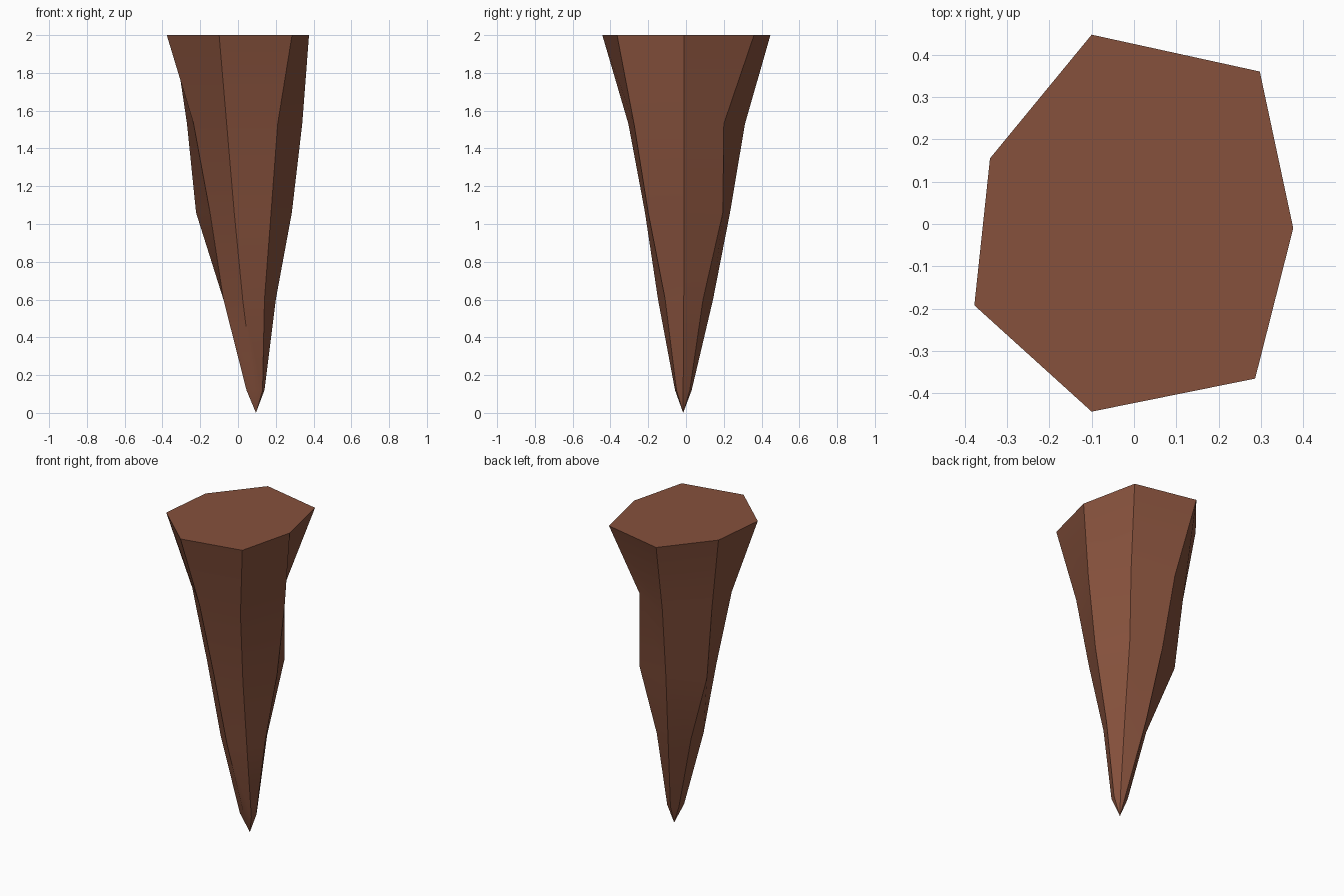
import bpy
import bmesh
from math import radians

# Remove the default cube
default_cube = bpy.data.objects.get("Cube")
if default_cube:
    bpy.data.objects.remove(default_cube, do_unlink=True)


def make_material(name, colour):
    material = bpy.data.materials.new(name)
    material.use_nodes = True
    material.diffuse_color = colour
    shader = material.node_tree.nodes["Principled BSDF"]
    shader.inputs["Base Color"].default_value = colour
    shader.inputs["Roughness"].default_value = 0.9
    return material


# Heights of the uneven rings, from the flat top down, and the pointed tip
ring_heights = (2, 1.53, 1.06, 0.6, 0.12)
tip_position = (0.095, -0.015, 0)

# Each ridge runs down through the rings as x, y pairs
ridges = (
    ((.376, -.01), (.34, -.01), (.285, -.01), (.2, -.012), (.14, -.015)),
    ((.297, .36), (.19, .2), (.195, .195), (.145, .09), (.12, .02)),
    ((-.1, .447), (-.05, .312), (-.02, .233), (.027, .143), (.09, .03)),
    ((-.34, .155), (-.27, .122), (-.222, .104), (-.062, .037), (.05, .0)),
    ((-.377, -.192), (-.235, -.13), (-.148, -.1), (-.077, -.068), (.045, -.045)),
    ((-.1, -.443), (-.06, -.305), (-.02, -.217), (.025, -.148), (.085, -.058)),
    ((.286, -.365), (.21, -.275), (.175, -.2), (.14, -.11), (.13, -.05)),
)


def build_spike(name, material):
    bm = bmesh.new()
    columns = [
        [bm.verts.new((x, y, z)) for (x, y), z in zip(ridge, ring_heights)]
        for ridge in ridges
    ]
    tip = bm.verts.new(tip_position)

    # Flat cap
    bm.faces.new([column[0] for column in columns])

    # Side panels between neighbouring ridges, closing at the tip
    for index, column in enumerate(columns):
        neighbour = columns[(index + 1) % len(columns)]
        for upper in range(len(ring_heights) - 1):
            lower = upper + 1
            bm.faces.new((column[upper], column[lower],
                          neighbour[lower], neighbour[upper]))
        bm.faces.new((column[-1], tip, neighbour[-1]))

    bmesh.ops.recalc_face_normals(bm, faces=bm.faces)
    mesh = bpy.data.meshes.new(name)
    bm.to_mesh(mesh)
    bm.free()
    mesh.materials.append(material)
    spike = bpy.data.objects.new(name, mesh)
    bpy.context.collection.objects.link(spike)
    return spike


# Rock spike, smooth along its length with crisp ridges
brown_rock = make_material("brown rock", (0.24, 0.083, 0.046, 1))
rock_spike = build_spike("rock_spike", brown_rock)
bpy.ops.object.select_all(action="DESELECT")
rock_spike.select_set(True)
bpy.context.view_layer.objects.active = rock_spike
bpy.ops.object.shade_smooth_by_angle(angle=radians(30))
